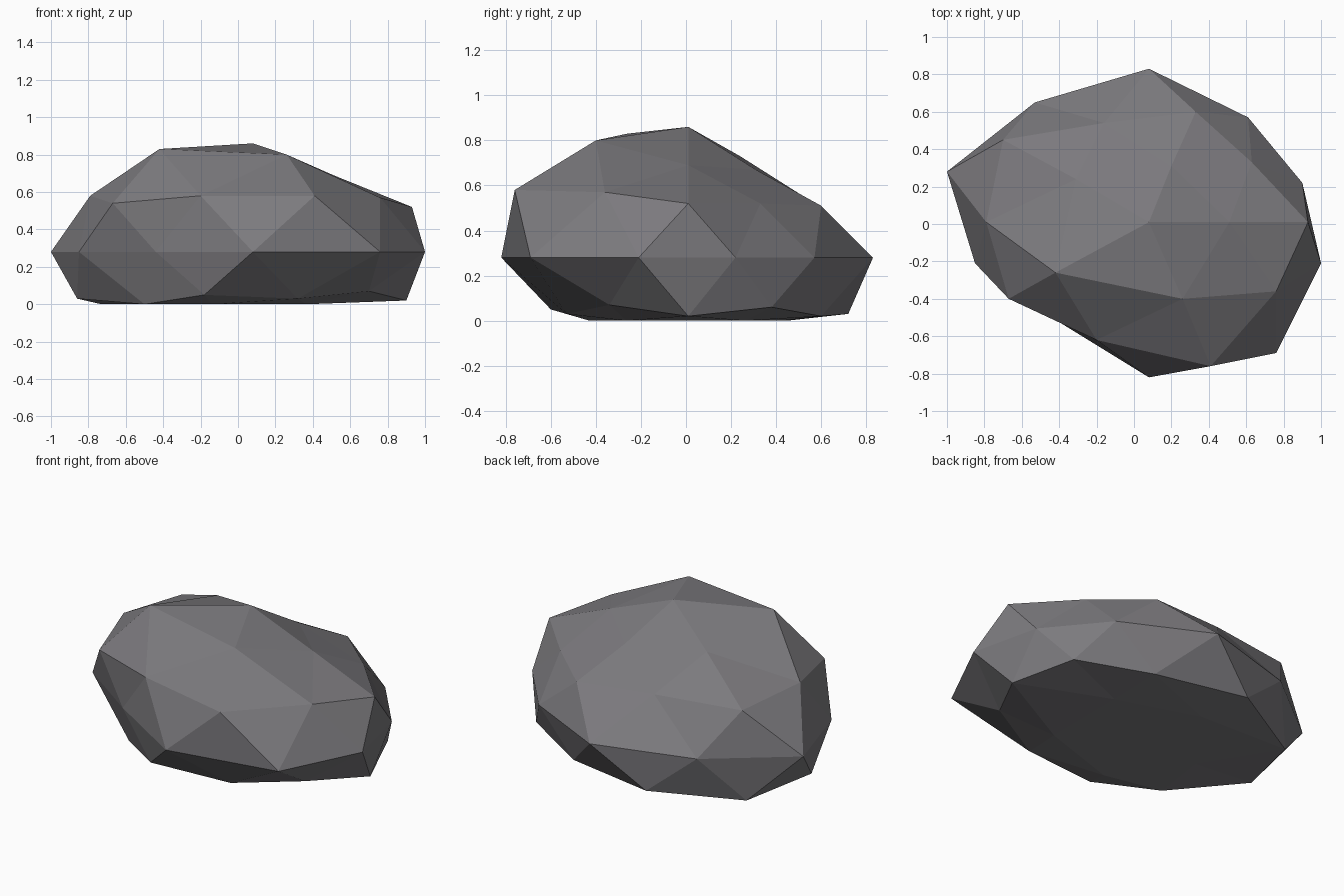
import bpy
import bmesh
import math

# Remove the default object
default = bpy.data.objects.get("Cube")
if default:
    bpy.data.objects.remove(default, do_unlink=True)


def make_material(name, colour):
    material = bpy.data.materials.new(name)
    material.use_nodes = True
    material.diffuse_color = colour
    shader = material.node_tree.nodes["Principled BSDF"]
    shader.inputs["Base Color"].default_value = colour
    shader.inputs["Roughness"].default_value = 0.9
    return material


def angle_from_x(vertex):
    """Counter-clockwise angle, with a margin so that +x always sorts first."""
    margin = 0.05
    return (math.atan2(vertex.co.y, vertex.co.x) + margin) % math.tau


# Outline of each layer of the boulder, counter-clockwise from +x
WAIST_HEIGHT = 0.28
crown_point = [(0.08, 0.01, 0.86)]
crown = [(0.51, 0.01, 0.69), (0.2, 0.31, 0.67), (-0.31, 0.24, 0.73),
         (-0.42, -0.26, 0.83), (0.26, -0.4, 0.8)]
shoulder = [(0.93, 0.01, 0.52), (0.63, 0.33, 0.52), (0.33, 0.6, 0.51),
            (-0.16, 0.54, 0.54), (-0.7, 0.45, 0.55), (-0.79, 0.01, 0.58),
            (-0.67, -0.4, 0.54), (-0.2, -0.62, 0.58), (0.41, -0.76, 0.58),
            (0.76, -0.36, 0.57)]
waist = [(x, y, WAIST_HEIGHT) for x, y in (
    (0.9, 0.22), (0.61, 0.57), (0.08, 0.83), (-0.53, 0.65), (-1, 0.28),
    (-0.85, -0.21), (-0.44, -0.5), (0.08, -0.82), (0.76, -0.69), (1, -0.21))]
foot = [(0.9, 0.01, 0.02), (0.76, 0.38, 0.06), (0.35, 0.6, 0.02),
        (-0.23, 0.72, 0.03), (-0.73, 0.45, 0), (-0.86, 0, 0.03),
        (-0.5, -0.35, 0), (-0.18, -0.6, 0.05), (0.32, -0.53, 0.03),
        (0.7, -0.34, 0.07)]
underside = [(0.45 * math.cos(a), 0.45 * math.sin(a), 0)
             for a in (math.radians(36 + 72 * i) for i in range(5))]
underside_point = [(0, 0, 0)]

layers = [crown_point, crown, shoulder, waist, foot, underside, underside_point]

# Reshape a faceted ball, layer by layer, into the boulder
bm = bmesh.new()
bmesh.ops.create_icosphere(bm, subdivisions=2, radius=1)
remaining = sorted(bm.verts, key=lambda v: -v.co.z)
for layer in layers:
    ring, remaining = remaining[:len(layer)], remaining[len(layer):]
    ring.sort(key=angle_from_x)
    for vertex, position in zip(ring, layer):
        vertex.co = position
bmesh.ops.recalc_face_normals(bm, faces=bm.faces)

mesh = bpy.data.meshes.new("boulder")
bm.to_mesh(mesh)
bm.free()
mesh.shade_flat()
mesh.materials.append(make_material("stone_grey", (0.2, 0.195, 0.208, 1)))
boulder = bpy.data.objects.new("boulder", mesh)
bpy.context.collection.objects.link(boulder)
